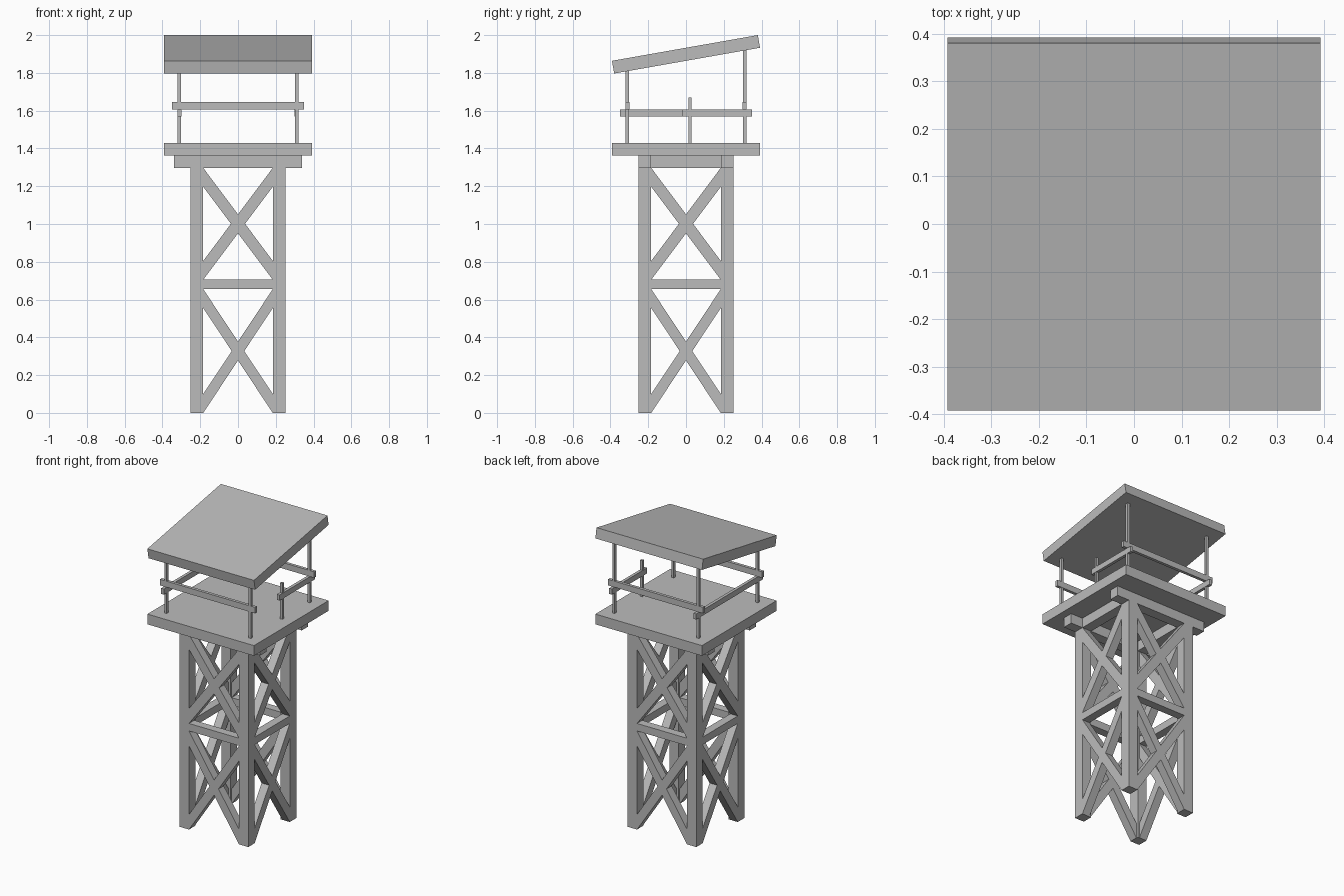
import bpy
import bmesh
import math
from mathutils import Matrix

cube = bpy.data.objects.get("Cube")
if cube:
    bpy.data.objects.remove(cube, do_unlink=True)

# Single plain grey for the whole tower
grey = bpy.data.materials.new("plain grey")
grey.use_nodes = True
colour = (0.5, 0.5, 0.5, 1)
grey.diffuse_color = colour
grey.node_tree.nodes["Principled BSDF"].inputs["Base Color"].default_value = colour


def finish(name, bm):
    bmesh.ops.recalc_face_normals(bm, faces=bm.faces)
    mesh = bpy.data.meshes.new(name)
    bm.to_mesh(mesh)
    bm.free()
    mesh.materials.append(grey)
    obj = bpy.data.objects.new(name, mesh)
    bpy.context.collection.objects.link(obj)
    return obj


def box(name, x, y, z):
    """Box from (min, max) ranges on each axis."""
    bm = bmesh.new()
    bmesh.ops.create_cube(bm, size=1)
    for v in bm.verts:
        v.co = [r[0] if c < 0 else r[1] for c, r in zip(v.co, (x, y, z))]
    return finish(name, bm)


def around(centre, width):
    return (centre - width / 2, centre + width / 2)


def plank(name, profile, turn):
    """Extrude an (x, z) outline inward from the tower's outer face, then turn to a side."""
    bm = bmesh.new()
    face = bm.faces.new([bm.verts.new((x, -OUTER, z)) for x, z in profile])
    new = bmesh.ops.extrude_face_region(bm, geom=[face])["geom"]
    moved = [g for g in new if isinstance(g, bmesh.types.BMVert)]
    bmesh.ops.translate(bm, verts=moved, vec=(0, PLANK_DEPTH, 0))
    bm.transform(Matrix.Rotation(turn, 4, "Z"))
    return finish(name, bm)


OUTER, INNER = 0.252, 0.184
PLANK_DEPTH = 0.055
LEG_TOP, DECK_BOTTOM, DECK_TOP = 1.297, 1.362, 1.43
HALF = 0.392
POST = 0.31
BRACE = 0.1
BAR = (0.655, 0.705)
leg_mid, leg_width = (OUTER + INNER) / 2, OUTER - INNER

# Legs
for sx in (-1, 1):
    for sy in (-1, 1):
        box("leg", around(sx * leg_mid, leg_width),
            around(sy * leg_mid, leg_width), (0, LEG_TOP))

# Crossed braces and middle bar on each of the four sides
for side, turn in zip(("front", "right", "back", "left"), range(4)):
    angle = turn * math.pi / 2
    plank(side + "_middle_bar", [(-INNER, BAR[0]), (INNER, BAR[0]),
                                 (INNER, BAR[1]), (-INNER, BAR[1])], angle)
    for low, high in ((0, BAR[0]), (BAR[1], LEG_TOP)):
        for s in (-1, 1):
            plank(side + "_brace", [(-s * INNER, low), (s * INNER, high - BRACE),
                                    (s * INNER, high), (-s * INNER, low + BRACE)], angle)

# Beams beneath the deck
for s in (-1, 1):
    box("long_beam", (-0.34, 0.34), around(s * leg_mid, leg_width), (LEG_TOP, DECK_BOTTOM))
    box("short_beam", around(s * leg_mid, leg_width), (-INNER, INNER), (LEG_TOP, DECK_BOTTOM))

# Deck
box("deck", (-HALF, HALF), (-HALF, HALF), (DECK_BOTTOM, DECK_TOP))

# Sloping roof
slope = math.radians(10)
roof_z = 1.8985
roof = box("roof", (-HALF, HALF), (-HALF, HALF), (-0.034, 0.034))
roof.data.transform(Matrix.Translation((0, 0, roof_z)) @ Matrix.Rotation(slope, 4, "X"))

# Corner posts up to the roof
for sx in (-1, 1):
    for sy in (-1, 1):
        top = roof_z - 0.025 + sy * POST * math.tan(slope)
        box("roof_post", around(sx * POST, 0.018), around(sy * POST, 0.018), (DECK_TOP, top))

# Short post beside the entry gap
box("entry_post", around(POST, 0.016), around(0.02, 0.016), (DECK_TOP, 1.67))

# Handrails, with a half rail on the entry side
rail_end, rail_width = 0.35, 0.02
for name, s in (("front_rail", -1), ("back_rail", 1)):
    box(name, (-rail_end, rail_end), around(s * POST, rail_width), (1.605, 1.645))
for name, s, start in (("full_side_rail", -1, -rail_end), ("entry_side_rail", 1, -0.02)):
    box(name, around(s * POST, rail_width), (start, rail_end), (1.568, 1.605))
